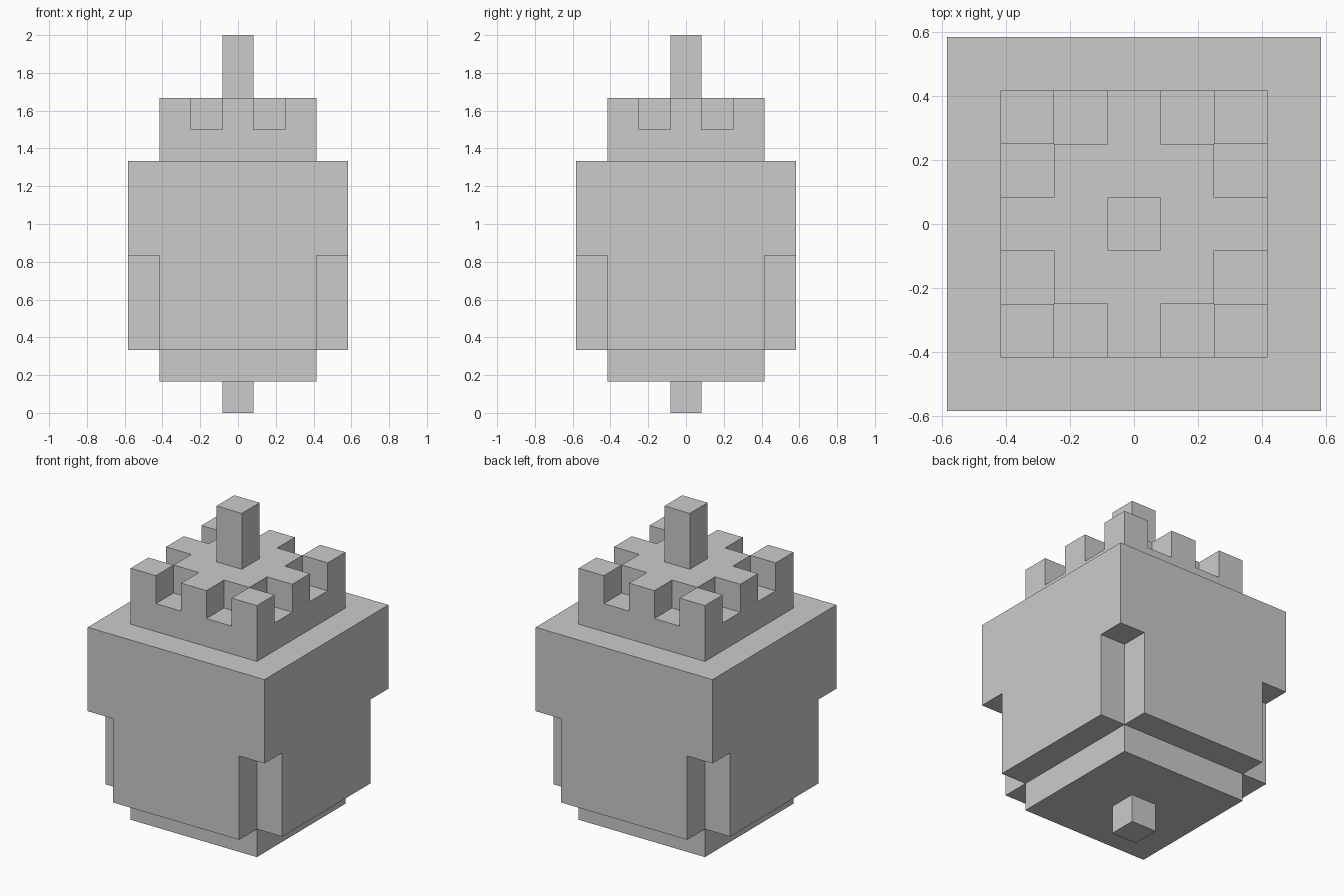
import bpy, bmesh
from mathutils import Vector

if "Cube" in bpy.data.objects:
    bpy.data.objects.remove(bpy.data.objects["Cube"])

U = 1 / 6  # block size: the model is 12 blocks tall


def box_cells(r, z0, z1):
    """Block positions of a centred square slab, r blocks out from the axis."""
    span = range(-r, r + 1)
    return {(x, y, z) for x in span for y in span for z in range(z0, z1)}


def build(name, cells):
    """Closed mesh around the blocks: outer faces only, flat areas merged."""
    bm = bmesh.new()
    for c in cells:
        centre = Vector((c[0], c[1], c[2] + 0.5))
        for axis in range(3):
            for s in (-1, 1):
                n = Vector((0, 0, 0))
                n[axis] = s
                if tuple(int(c[i] + n[i]) for i in range(3)) in cells:
                    continue
                a = Vector((0, 0, 0))
                a[(axis + 1) % 3] = 0.5
                b = n.cross(a)
                mid = centre + n * 0.5
                bm.faces.new([bm.verts.new((mid + d) * U)
                              for d in (-a - b, a - b, a + b, b - a)])
    bmesh.ops.remove_doubles(bm, verts=bm.verts, dist=1e-4)
    bmesh.ops.dissolve_limit(bm, angle_limit=0.01, verts=bm.verts, edges=bm.edges)
    mesh = bpy.data.meshes.new(name)
    bm.to_mesh(mesh)
    bm.free()
    obj = bpy.data.objects.new(name, mesh)
    bpy.context.collection.objects.link(obj)
    return obj


# Peg and plate underneath
build("bottom_peg", box_cells(0, 0, 1))
build("base_plate", box_cells(2, 1, 2))

# Main body, lower half has its corners notched out
corners = {(x, y, z) for x in (-3, 3) for y in (-3, 3) for z in range(2, 5)}
build("body", box_cells(3, 2, 8) - corners)

# Crown with notches on both sides of each edge's middle block
notches = set()
for edge in (-2, 2):
    for side in (-1, 1):
        notches |= {(edge, side, 9), (side, edge, 9)}
build("crown", box_cells(2, 8, 10) - notches)

# Post on top
build("top_post", box_cells(0, 10, 12))
